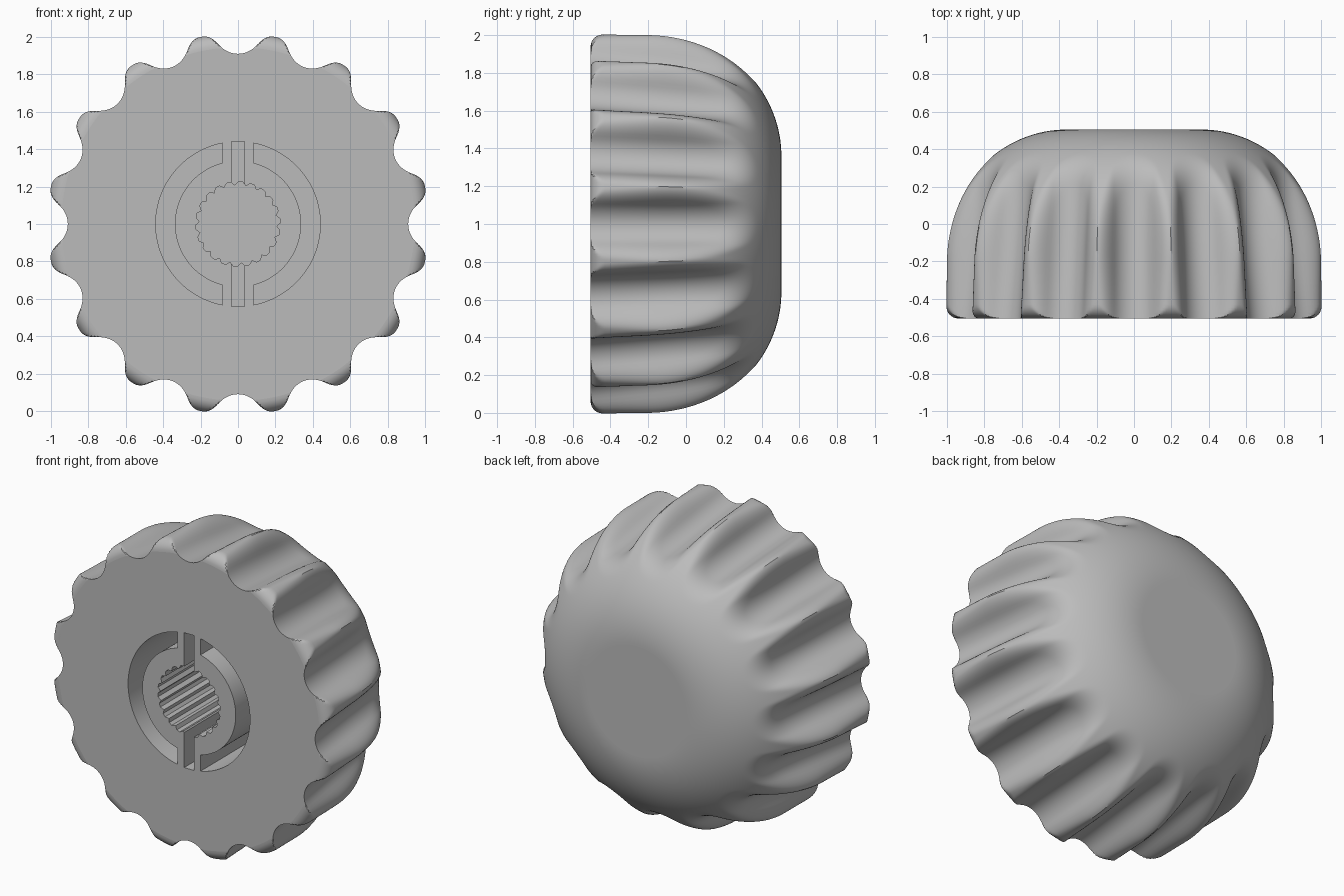
import bpy, bmesh, math
from math import sin, cos, pi

cube = bpy.data.objects.get("Cube")
if cube:
    bpy.data.objects.remove(cube, do_unlink=True)

grey = bpy.data.materials.new("plain grey")
grey.use_nodes = True
COLOUR = (0.5, 0.5, 0.5, 1)
grey.diffuse_color = COLOUR
grey.node_tree.nodes["Principled BSDF"].inputs["Base Color"].default_value = COLOUR

FLUTES, SEGS, R = 16, 512, 1.0196
FRONT, BACK = -0.505, 0.505


def make_object(name, bm):
    bmesh.ops.recalc_face_normals(bm, faces=bm.faces)
    mesh = bpy.data.meshes.new(name)
    bm.to_mesh(mesh)
    bm.free()
    mesh.materials.append(grey)
    obj = bpy.data.objects.new(name, mesh)
    bpy.context.collection.objects.link(obj)
    return obj


def fluted_radius(angle, y, outer):
    """Blend the turned outline with round grooves that lean inward to the back."""
    step = 2 * pi / FLUTES
    offset = abs((angle + step / 2) % step - step / 2)
    t = offset * (outer - 0.05)
    rho, blend = 0.125, 0.07
    edge = rho * sin(pi / 3)
    rise = rho - math.sqrt(rho ** 2 - min(t, edge) ** 2) + max(0, t - edge) * math.tan(pi / 3)
    groove = 0.91 - 0.115 * (y - FRONT) + rise
    h = max(0, blend - abs(outer - groove))
    return min(outer, groove) - h * h / (4 * blend)


# Rows of the side: rounded front rim, straight skirt, elliptical dome
FILLET = 0.075
rows = []
for i in range(9):
    t = i / 8 * pi / 2
    rows.append((FRONT + FILLET * (1 - cos(t)), R, R - FILLET * (1 - sin(t))))
for i in range(1, 7):
    y = FRONT + FILLET + (-0.2 - FRONT - FILLET) * i / 6
    rows.append((y, R, R))
for i in range(1, 61):
    t = i / 60 * pi / 2
    r = 0.36 + (R - 0.36) * cos(t)
    rows.append((-0.2 + (BACK + 0.2) * sin(t), r, r))

# Fluted knob body
bm = bmesh.new()
rings = []
for y, outer, limit in rows:
    ring = []
    for k in range(SEGS):
        a = 2 * pi * k / SEGS
        r = min(limit, fluted_radius(a, y, outer))
        ring.append(bm.verts.new((r * cos(a), y, 1 + r * sin(a))))
    rings.append(ring)
for low, high in zip(rings, rings[1:]):
    for k in range(SEGS):
        n = (k + 1) % SEGS
        bm.faces.new((low[k], low[n], high[n], high[k]))
bm.faces.new(rings[0])
bm.faces.new(rings[-1])
knob = make_object("fluted_knob", bm)


def cut(name, outline, depth):
    """Sink an outline, given in x and z about the axis, into the front."""
    bm = bmesh.new()
    face = bm.faces.new([bm.verts.new((x, FRONT - 0.1, 1 + z)) for x, z in outline])
    out = bmesh.ops.extrude_face_region(bm, geom=[face])
    moved = [v for v in out["geom"] if isinstance(v, bmesh.types.BMVert)]
    bmesh.ops.translate(bm, verts=moved, vec=(0, depth + 0.1, 0))
    cutter = make_object(name, bm)
    cutter.hide_render = True
    mod = knob.modifiers.new(name, 'BOOLEAN')
    mod.operation = 'DIFFERENCE'
    mod.solver = 'EXACT'
    mod.object = cutter
    bpy.ops.object.modifier_apply(modifier=name)
    bpy.data.objects.remove(cutter, do_unlink=True)


def arc(radius, side, flip):
    """Half circle that stops at the web beside the slot."""
    end = math.acos(0.083 / radius)
    pts = [(side * radius * cos(end * i / 24), radius * sin(end * i / 24))
           for i in range(-24, 25)]
    return pts[::-1] if flip else pts


bpy.ops.object.select_all(action='DESELECT')
bpy.context.view_layer.objects.active = knob
knob.select_set(True)

# Curved relief slots left and right of the hub
for side in (-1, 1):
    cut("relief_slot", arc(0.44, side, False) + arc(0.337, side, True), 0.5)

# Splined shaft hole with pointed teeth
TEETH = 22
spline = []
for i in range(TEETH):
    for offset, r in ((-0.2, 0.207), (0.1, 0.226), (0.45, 0.226)):
        a = 2 * pi * (i + offset) / TEETH
        spline.append((r * cos(a), r * sin(a)))
cut("shaft_hole", spline, 0.7)

# Vertical slot through the hub
cut("hub_slot", [(-0.035, -0.44), (0.035, -0.44), (0.035, 0.44), (-0.035, 0.44)], 0.5)

# Smooth sides, flat front and back
bpy.ops.object.shade_smooth_by_angle(angle=math.radians(32))
for poly in knob.data.polygons:
    if abs(poly.center.y) > BACK - 0.0001:
        poly.use_smooth = False
